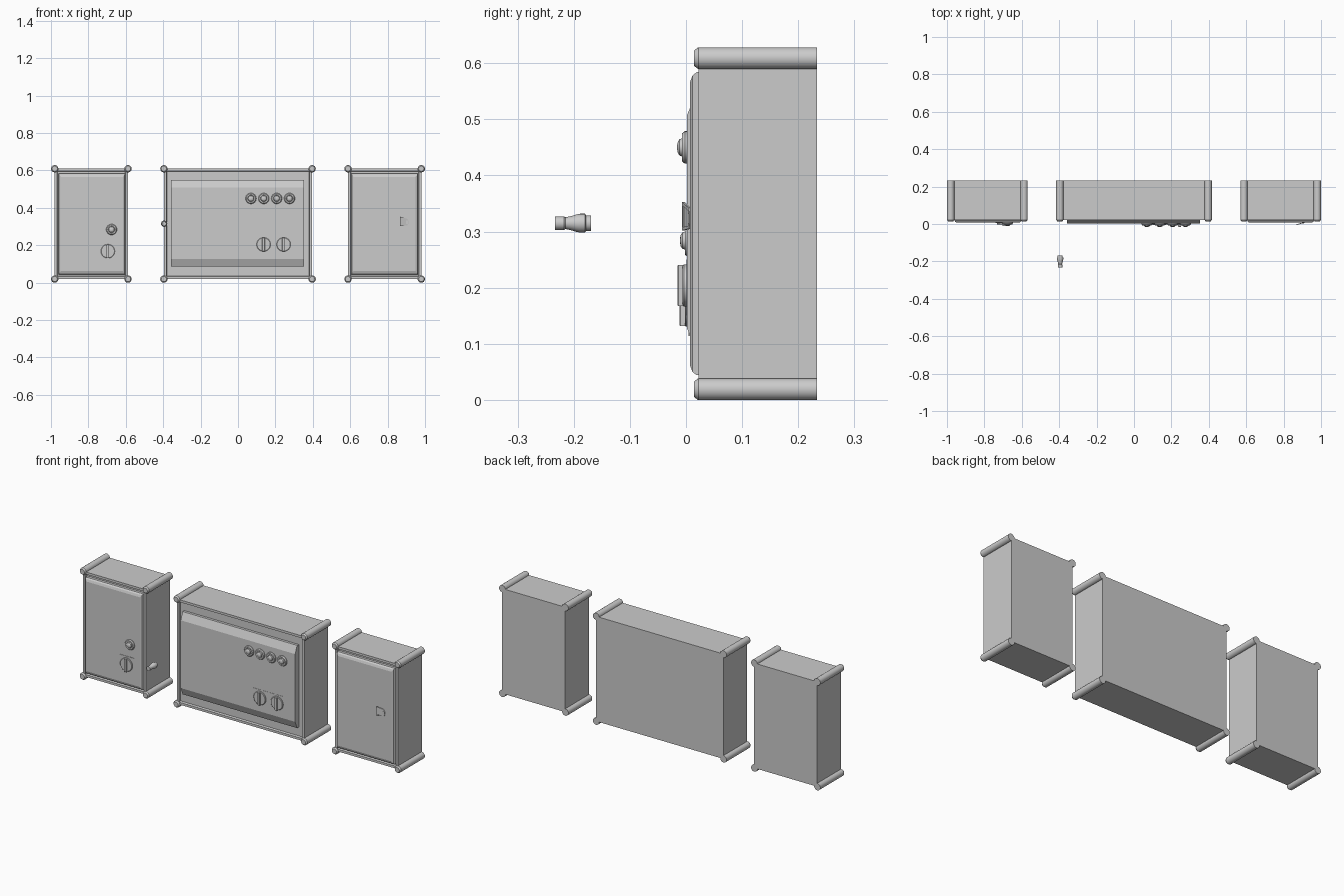
import bpy, bmesh, math

if "Cube" in bpy.data.objects:
    bpy.data.objects.remove(bpy.data.objects["Cube"])

ZC = 0.315      # mid height of the cabinets
BACK = 0.2335   # rear plane
FRONT = 0.0225  # cabinet front plane


def finish(name, bm, smooth=False):
    bmesh.ops.recalc_face_normals(bm, faces=bm.faces)
    me = bpy.data.meshes.new(name)
    bm.to_mesh(me)
    bm.free()
    ob = bpy.data.objects.new(name, me)
    bpy.context.collection.objects.link(ob)
    if smooth:
        bpy.ops.object.select_all(action='DESELECT')
        bpy.context.view_layer.objects.active = ob
        ob.select_set(True)
        bpy.ops.object.shade_smooth_by_angle(angle=math.radians(35))
    return ob


def loft(bm, rings, cap=True):
    """Skin a list of equal-length vertex loops."""
    vs = [[bm.verts.new(p) for p in r] for r in rings]
    n = len(vs[0])
    for a, b in zip(vs, vs[1:]):
        for i in range(n):
            j = (i + 1) % n
            bm.faces.new((a[i], a[j], b[j], b[i]))
    if cap:
        bm.faces.new(vs[0])
        bm.faces.new(vs[-1])
    return vs


def rect(x, z, hx, hz, y):
    return [(x - hx, y, z - hz), (x + hx, y, z - hz), (x + hx, y, z + hz), (x - hx, y, z + hz)]


def block(name, x, z, steps):
    """Stack of rectangles (y, half width, half height) along y."""
    bm = bmesh.new()
    loft(bm, [rect(x, z, hx, hz, y) for y, hx, hz in steps])
    return finish(name, bm)


def turned(name, x, z, profile, n=24):
    """Round part turned about the y axis from (y, radius) pairs."""
    bm = bmesh.new()
    loft(bm, [[(x + r * math.cos(2 * math.pi * i / n), y, z + r * math.sin(2 * math.pi * i / n))
               for i in range(n)] for y, r in profile])
    return finish(name, bm, True)


def cabinet(name, x, hx):
    hz = 0.295
    # shell with a raised rim and a recessed front
    block(name + "_body", x, ZC, [(BACK, hx, hz), (FRONT, hx, hz),
                                  (FRONT, hx - 0.013, hz - 0.013),
                                  (FRONT + 0.012, hx - 0.016, hz - 0.016)])
    # corner tubes
    for sx in (-1, 1):
        for sz in (-1, 1):
            turned(name + "_corner_tube", x + sx * hx, ZC + sz * hz - 0.001,
                   [(BACK, 0.0195), (0.022, 0.0195), (0.0145, 0.014)])


def door(name, x):
    block(name, x, ZC - 0.001, [(0.034, 0.179, 0.27), (0.019, 0.179, 0.27),
                                (0.0115, 0.175, 0.264), (0.007, 0.166, 0.252)])


def lamp(x, z, y):
    turned("lamp", x, z, [(y + 0.002, 0.029), (y - 0.004, 0.029), (y - 0.009, 0.025),
                          (y - 0.009, 0.018), (y - 0.0075, 0.0165), (y - 0.0135, 0.0145),
                          (y - 0.0165, 0.010), (y - 0.0178, 0.004)])


def switch(x, z, y):
    # thin label plate, dial and grip bar
    block("switch_plate", x, z - 0.004, [(y + 0.002, 0.045, 0.05), (y - 0.0012, 0.045, 0.05)])
    turned("switch_dial", x, z, [(y, 0.0375), (y - 0.006, 0.0375), (y - 0.008, 0.035)], 32)
    block("switch_grip", x, z, [(y - 0.004, 0.0075, 0.0365), (y - 0.0155, 0.0075, 0.0365),
                                (y - 0.0175, 0.006, 0.035)])


# cabinets
cabinet("left_cabinet", -0.784, 0.196)
cabinet("main_cabinet", 0.0, 0.3965)
cabinet("right_cabinet", 0.784, 0.196)

# left door with lamp and switch
door("left_door", -0.781)
lamp(-0.676, 0.284, 0.007)
switch(-0.696, 0.168, 0.006)

# main control panel with sloped top and bottom
bm = bmesh.new()
side = [(0.036, 0.550), (0.020, 0.550), (0.002, 0.508),
        (0.002, 0.127), (0.020, 0.085), (0.036, 0.085)]
loft(bm, [[(x, y, z) for y, z in side] for x in (-0.358, 0.354)])
finish("control_panel", bm)
for i in range(4):
    lamp(0.069 + 0.0688 * i, 0.45, 0.002)
for x in (0.137, 0.244):
    switch(x, 0.204, 0.002)

# right door with slanted latch loop
door("right_door", 0.784)
bm = bmesh.new()
outer = [(0.865, 0.302), (0.904, 0.305), (0.911, 0.314), (0.911, 0.331), (0.904, 0.342), (0.865, 0.353)]
cx, cz = 0.889, 0.325
inner = [(cx + (x - cx) * 0.74, cz + (z - cz) * 0.74) for x, z in outer]


def slope(x):
    return -0.007 + (x - 0.865) * 0.30


loops = [(outer, 0.004), (outer, 0.0), (inner, 0.0), (inner, 0.004)]
loft(bm, [[(x, slope(x) + d, z) for x, z in pts] for pts, d in loops + loops[:1]], cap=False)
bmesh.ops.remove_doubles(bm, verts=bm.verts, dist=1e-5)
finish("latch_loop", bm)
bm = bmesh.new()
loft(bm, [[(x, slope(x) + d, z) for x, z in inner] for d in (0.0015, 0.0035)])
finish("latch_paddle", bm)
block("latch_pivot", 0.903, 0.323, [(0.009, 0.006, 0.009), (0.004, 0.006, 0.009)])

# loose plug in front of the main cabinet
turned("plug", -0.395, 0.315,
       [(-0.2335, 0.012), (-0.217, 0.012), (-0.215, 0.0105), (-0.205, 0.0125), (-0.194, 0.0158),
        (-0.189, 0.0168), (-0.180, 0.0168), (-0.178, 0.0138), (-0.169, 0.0138)])
